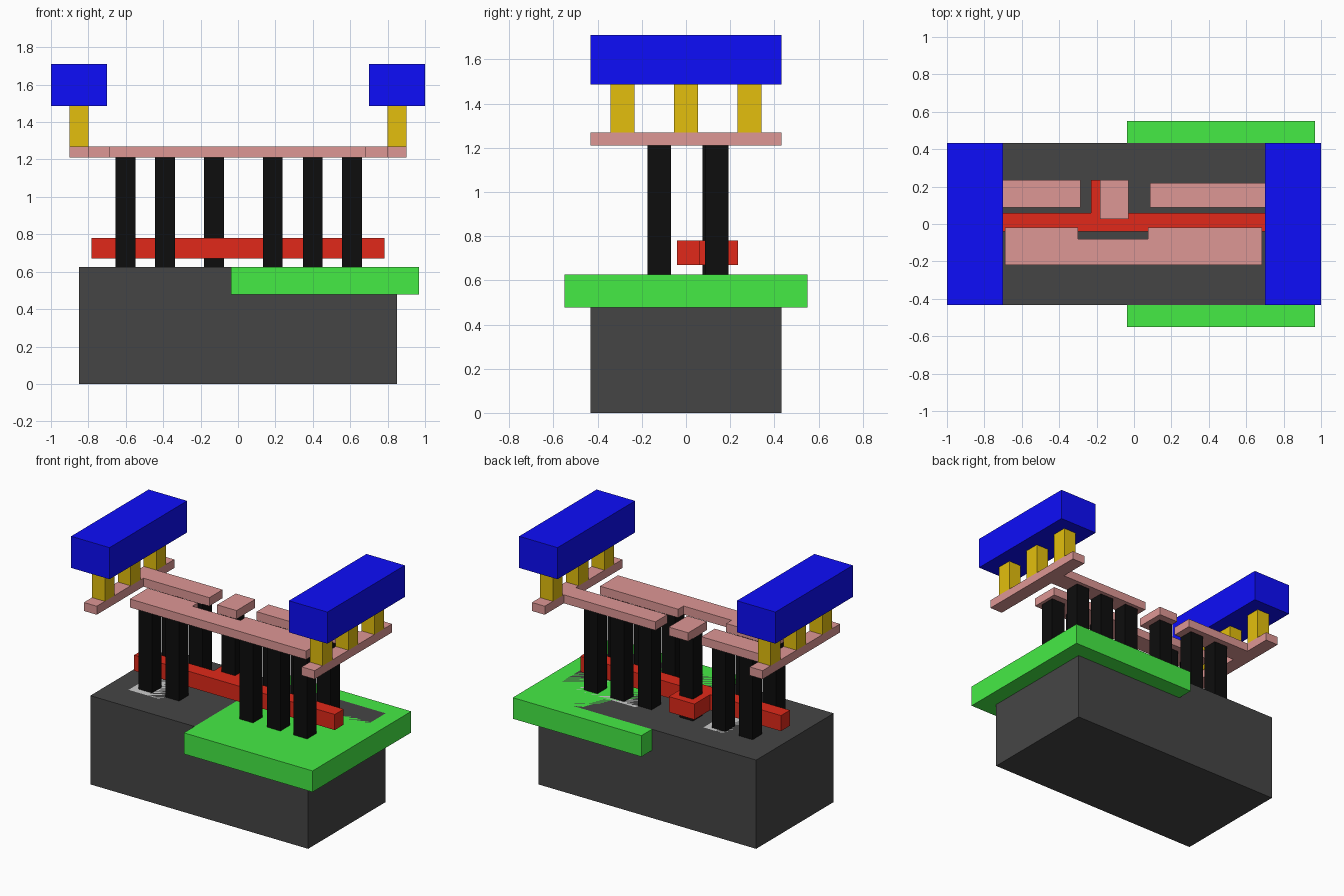
import bpy, bmesh

if "Cube" in bpy.data.objects:
    bpy.data.objects.remove(bpy.data.objects["Cube"])


def material(name, rgb):
    m = bpy.data.materials.new(name)
    m.diffuse_color = (*rgb, 1)
    m.use_nodes = True
    m.node_tree.nodes["Principled BSDF"].inputs["Base Color"].default_value = m.diffuse_color
    return m


DARK = material("dark_grey", (0.06, 0.06, 0.06))
GREEN = material("green", (0.06, 0.83, 0.06))
RED = material("red", (0.75, 0.022, 0.01))
BLACK = material("black", (0.004, 0.004, 0.004))
PINK = material("pink", (0.73, 0.31, 0.3))
GOLD = material("gold", (0.77, 0.52, 0.004))
BLUE = material("blue", (0.004, 0.004, 0.95))


def prism(name, outline, z0, z1, mat=None):
    """Extrude a flat outline (counter-clockwise x, y points) from z0 to z1."""
    bm = bmesh.new()
    face = bm.faces.new([bm.verts.new((x, y, z0)) for x, y in outline])
    top = bmesh.ops.extrude_face_region(bm, geom=[face])["geom"]
    for v in top:
        if isinstance(v, bmesh.types.BMVert):
            v.co.z = z1
    bmesh.ops.recalc_face_normals(bm, faces=bm.faces)
    me = bpy.data.meshes.new(name)
    bm.to_mesh(me)
    bm.free()
    ob = bpy.data.objects.new(name, me)
    if mat:
        me.materials.append(mat)
    bpy.context.collection.objects.link(ob)
    return ob


def box(name, x0, x1, y0, y1, z0, z1, mat=None):
    return prism(name, [(x0, y0), (x1, y0), (x1, y1), (x0, y1)], z0, z1, mat)


TOP = 0.626            # top of the substrate
METAL = (1.21, 1.27)   # lower metal layer

# Substrate block with the well and doped regions set flush into its top
box("substrate", -0.85, 0.85, -0.432, 0.432, 0, TOP, DARK)
box("well", -0.037, 0.967, -0.55, 0.55, 0.477, TOP, GREEN)
box("doped_region_left", -0.70, -0.29, -0.22, 0.22, 0.55, TOP)
box("doped_region_right", 0.08, 0.70, -0.22, 0.22, 0.55, TOP)

# Gate bar with its contact pad at the back
prism("gate_bar", [(-0.783, -0.04), (0.783, -0.04), (0.783, 0.06), (-0.03, 0.06),
                   (-0.03, 0.235), (-0.23, 0.235), (-0.23, 0.06), (-0.783, 0.06)],
      0.67, 0.78, RED)

# Contact pillars in a front and a back row, plus the gate contact
for i, x in enumerate((-0.602, -0.391, 0.186, 0.4, 0.609)):
    for row, y in (("front", -0.121), ("back", 0.14)):
        box(f"pillar_{row}_{i + 1}", x - 0.053, x + 0.053, y - 0.053, y + 0.053,
            TOP, METAL[0], BLACK)
box("gate_pillar", -0.181, -0.075, 0.075, 0.181, TOP, METAL[0], BLACK)

# Lower metal: notched front strip, gate pad, rails with their branches
prism("front_strip", [(-0.69, -0.22), (0.685, -0.22), (0.685, -0.02), (0.075, -0.02),
                      (0.075, -0.08), (-0.30, -0.08), (-0.30, -0.02), (-0.69, -0.02)],
      *METAL, PINK)
box("gate_pad", -0.182, -0.03, 0.027, 0.235, *METAL, PINK)
prism("left_rail", [(-0.9, -0.432), (-0.8, -0.432), (-0.8, 0.087), (-0.285, 0.087),
                    (-0.285, 0.235), (-0.8, 0.235), (-0.8, 0.432), (-0.9, 0.432)],
      *METAL, PINK)
prism("right_rail", [(0.8, -0.432), (0.9, -0.432), (0.9, 0.432), (0.8, 0.432),
                     (0.8, 0.22), (0.085, 0.22), (0.085, 0.087), (0.8, 0.087)],
      *METAL, PINK)

# Upper posts and the supply beams they carry
for side, s in (("left", -1), ("right", 1)):
    for i, y in enumerate((-0.288, 0, 0.288)):
        box(f"{side}_post_{i + 1}", s * 0.85 - 0.05, s * 0.85 + 0.05,
            y - 0.054, y + 0.054, METAL[1], 1.487, GOLD)
    box(f"{side}_beam", s * 0.85 - 0.15, s * 0.85 + 0.15, -0.432, 0.432, 1.487, 1.71, BLUE)
